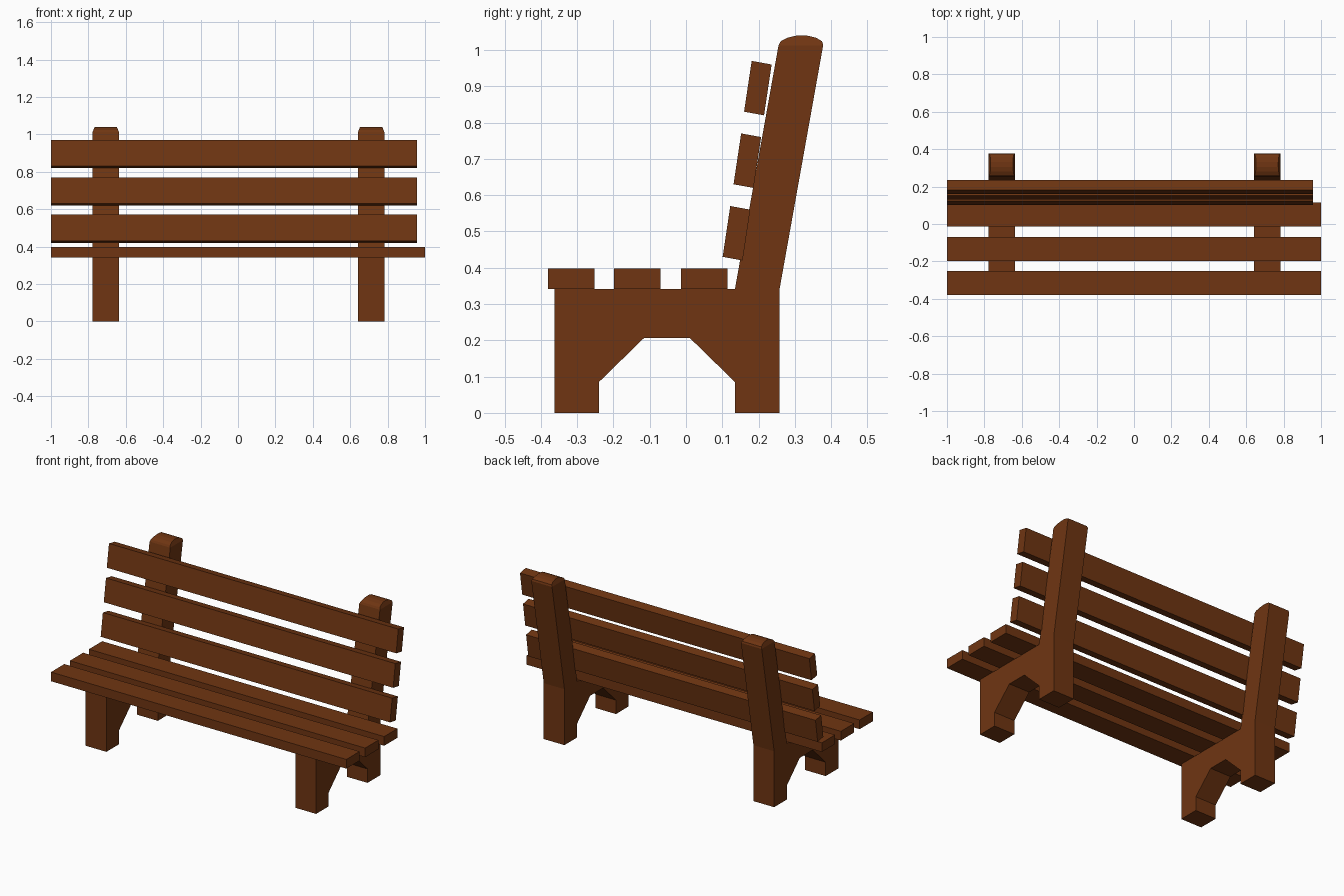
import bpy, bmesh

if "Cube" in bpy.data.objects:
    bpy.data.objects.remove(bpy.data.objects["Cube"])

wood = bpy.data.materials.new("brown_wood")
wood.diffuse_color = (0.16, 0.036, 0.006, 1)
wood.use_nodes = True
wood.node_tree.nodes["Principled BSDF"].inputs["Base Color"].default_value = wood.diffuse_color


def extrude_profile(name, profile, x0, x1, cap=()):
    """Extrude a (y, z) outline along x; cap points sit on the last two outline points and taper in."""
    bm = bmesh.new()
    base_z = profile[-1][1]
    sides = []
    for x, s in ((x0, 1), (x1, -1)):
        body = [bm.verts.new((x, y, z)) for y, z in profile]
        top = [bm.verts.new((x + s * (z - base_z) * 0.4, y, z)) for y, z in cap]
        bm.faces.new(body)
        if top:
            bm.faces.new([body[-1]] + top + [body[0]])
        sides.append(body + top)
    a, b = sides
    for i in range(len(a)):
        j = (i + 1) % len(a)
        bm.faces.new((a[i], a[j], b[j], b[i]))
    bmesh.ops.recalc_face_normals(bm, faces=bm.faces)
    mesh = bpy.data.meshes.new(name)
    bm.to_mesh(mesh)
    bm.free()
    mesh.materials.append(wood)
    obj = bpy.data.objects.new(name, mesh)
    bpy.context.collection.objects.link(obj)
    return obj


# End frames: arched legs and leaning back post in one outline, with a rounded top
frame = [(0.255, 1.013), (0.135, 0.342), (-0.362, 0.342), (-0.362, 0), (-0.24, 0),
         (-0.24, 0.085), (-0.115, 0.207), (0.01, 0.207), (0.135, 0.085), (0.135, 0),
         (0.258, 0), (0.258, 0.342), (0.378, 1.013)]
post_top = [(0.375, 1.024), (0.358, 1.034), (0.332, 1.04), (0.306, 1.04),
            (0.28, 1.034), (0.261, 1.024)]
extrude_profile("left_frame", frame, -0.777, -0.637, post_top)
extrude_profile("right_frame", frame, 0.642, 0.782, post_top)

# Seat slats
for i, y in enumerate((-0.38, -0.198, -0.014)):
    outline = [(y, 0.342), (y + 0.128, 0.342), (y + 0.128, 0.398), (y, 0.398)]
    extrude_profile(f"seat_slat_{i + 1}", outline, -0.999, 0.999)

# Back slats, tilted with the posts
for i, (y, z) in enumerate(((0.101, 0.43), (0.131, 0.63), (0.16, 0.83))):
    outline = [(y, z), (y + 0.055, z - 0.01), (y + 0.076, z + 0.13), (y + 0.021, z + 0.14)]
    extrude_profile(f"back_slat_{i + 1}", outline, -1.0, 0.958)
